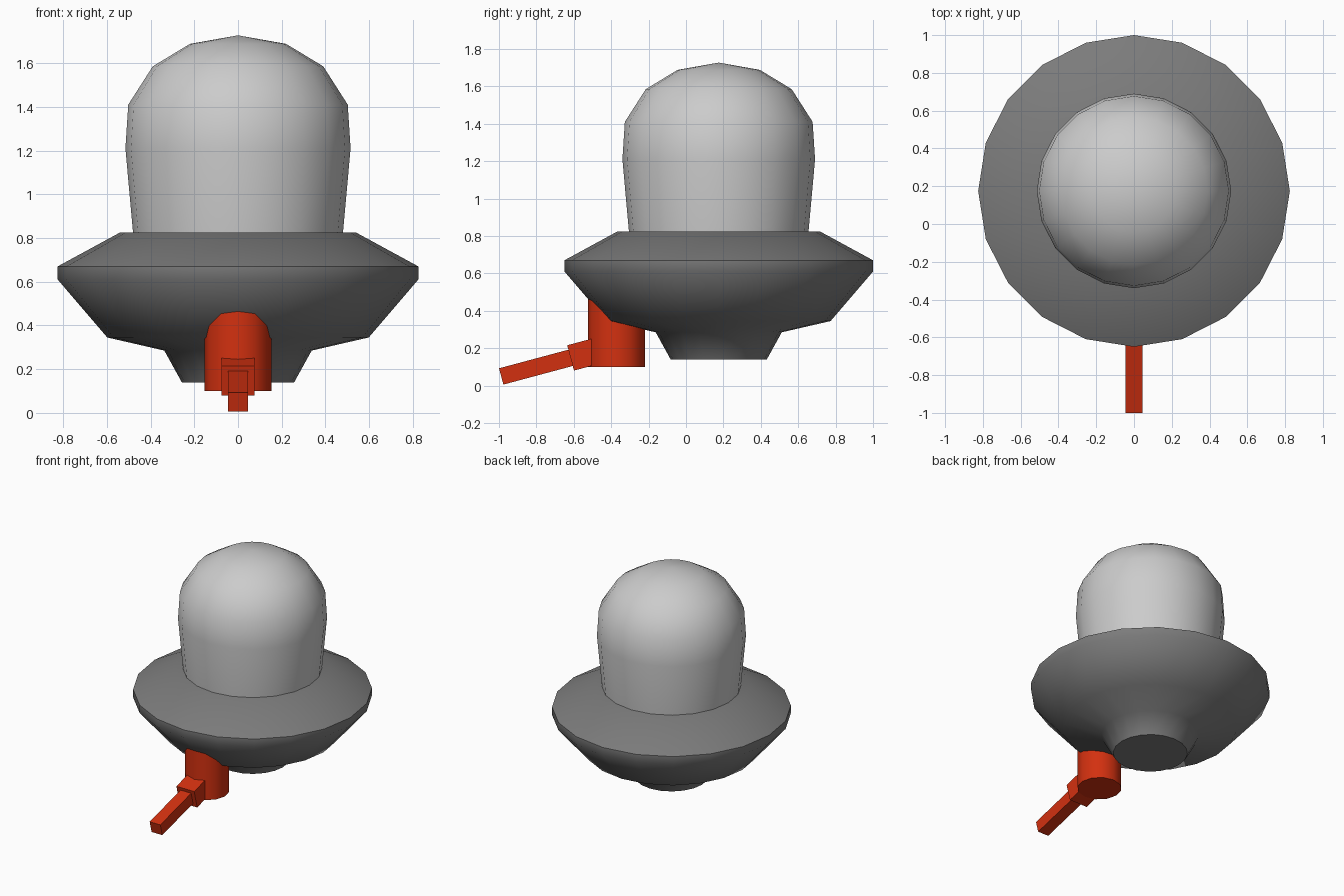
import bpy, bmesh, math
from mathutils import Vector, Matrix

if "Cube" in bpy.data.objects:
    bpy.data.objects.remove(bpy.data.objects["Cube"])

AXIS_Y = 0.175          # centre line of the turned parts
TILT = math.radians(15)  # slope of the handle


def material(name, rgb):
    m = bpy.data.materials.new(name)
    m.diffuse_color = (*rgb, 1)
    m.use_nodes = True
    m.node_tree.nodes["Principled BSDF"].inputs["Base Color"].default_value = m.diffuse_color
    return m


def finish(name, bm, mat=None, angle=None):
    bmesh.ops.recalc_face_normals(bm, faces=bm.faces)
    me = bpy.data.meshes.new(name)
    bm.to_mesh(me)
    bm.free()
    ob = bpy.data.objects.new(name, me)
    bpy.context.collection.objects.link(ob)
    if mat:
        me.materials.append(mat)
    if angle:
        bpy.ops.object.select_all(action='DESELECT')
        ob.select_set(True)
        bpy.context.view_layer.objects.active = ob
        bpy.ops.object.shade_smooth_by_angle(angle=math.radians(angle))
    return ob


def lathe(name, profile, y, sides, mat=None, angle=40):
    """Turn a closed (radius, z) profile that starts and ends on the axis."""
    bm = bmesh.new()
    verts = [bm.verts.new((r, 0, z)) for r, z in profile]
    edges = [bm.edges.new(pair) for pair in zip(verts, verts[1:])]
    bmesh.ops.spin(bm, geom=verts + edges, cent=(0, 0, 0), axis=(0, 0, 1),
                   angle=math.tau, steps=sides, use_duplicate=False)
    bmesh.ops.remove_doubles(bm, verts=bm.verts, dist=1e-4)
    bmesh.ops.translate(bm, verts=bm.verts, vec=(0, y, 0))
    return finish(name, bm, mat, angle)


def tilted_bar(name, start, length, width, height, mat):
    """Box running back and up from the centre of its front end."""
    bm = bmesh.new()
    bmesh.ops.create_cube(bm, size=1)
    bmesh.ops.scale(bm, verts=bm.verts, vec=(width, length, height))
    bmesh.ops.translate(bm, verts=bm.verts, vec=(0, length / 2, 0))
    bm.transform(Matrix.Translation(Vector(start)) @ Matrix.Rotation(TILT, 4, 'X'))
    return finish(name, bm, mat)


red = material("red", (0.65, 0.03, 0.005))
dark = material("dark_grey", (0.2, 0.2, 0.2))

# wide bowl-shaped base with a narrow neck underneath
lathe("base", [(0, 0.14), (0.257, 0.14), (0.337, 0.285), (0.598, 0.345),
               (0.825, 0.61), (0.825, 0.67), (0.54, 0.825), (0, 0.825)],
      AXIS_Y, 20, dark, 60.5)

# rounded dome
lathe("dome", [(0, 0.80), (0.478, 0.80), (0.515, 1.21), (0.502, 1.41),
               (0.39, 1.585), (0.22, 1.688), (0, 1.727)],
      AXIS_Y, 20, None, 50)

# bowl-side valve: upright barrel, collar and lever
lathe("valve_barrel", [(0, 0.10), (0.153, 0.10), (0.153, 0.50), (0, 0.50)],
      -0.372, 12, red, 40)
tilted_bar("lever_collar", (0, -0.617, 0.148), 0.16, 0.15, 0.14, red)
tilted_bar("lever", (0, -0.988, 0.049), 0.42, 0.09, 0.09, red)
